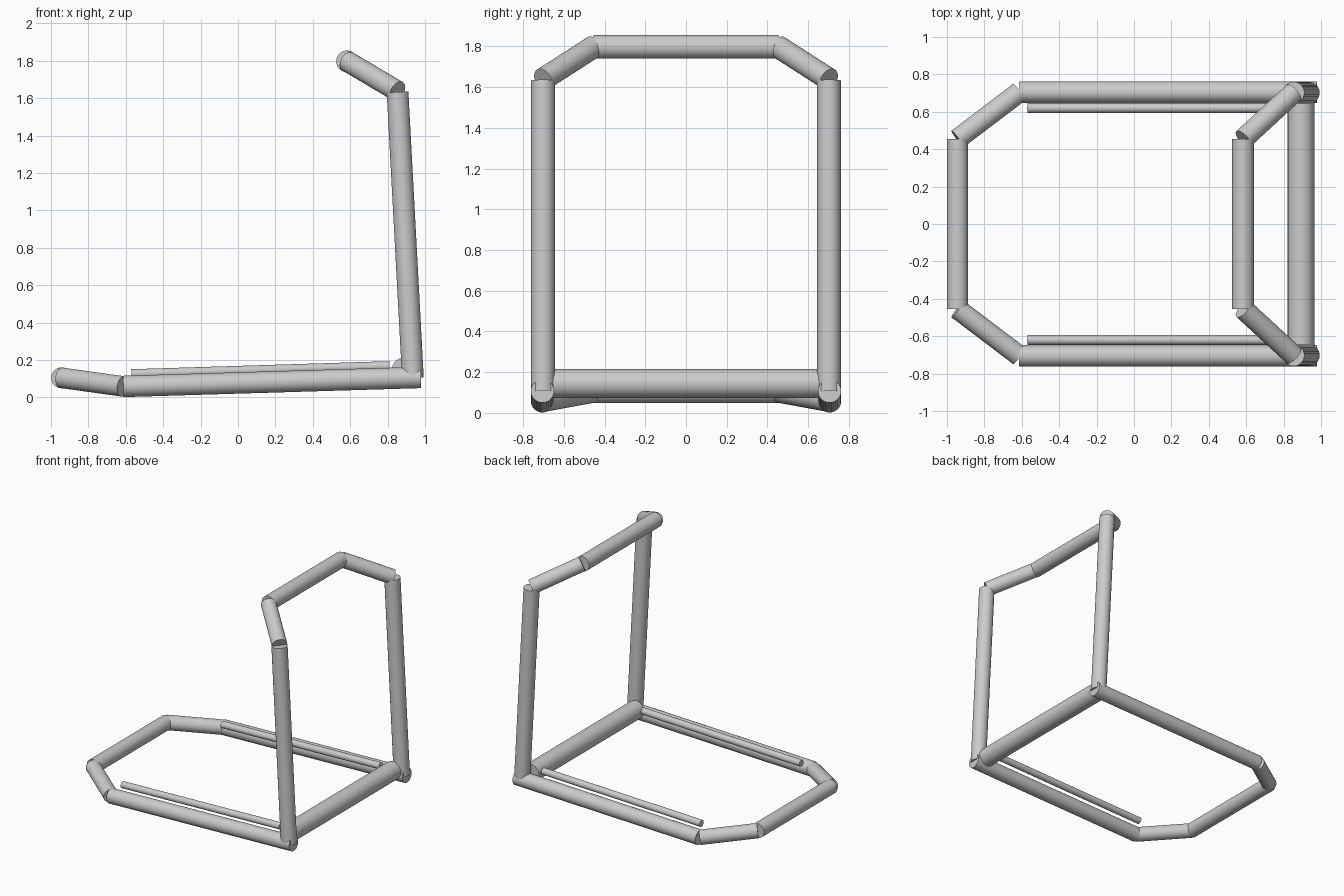
import bpy
from mathutils import Vector

if "Cube" in bpy.data.objects:
    bpy.data.objects.remove(bpy.data.objects["Cube"])


def tube(name, a, b, r):
    """Capped round tube running from point a to point b."""
    a, b = Vector(a), Vector(b)
    d = b - a
    bpy.ops.mesh.primitive_cylinder_add(
        vertices=32, radius=r, depth=d.length, location=(a + b) / 2,
        rotation=d.to_track_quat('Z', 'Y').to_euler())
    ob = bpy.context.object
    ob.name = name
    bpy.ops.object.shade_smooth_by_angle()
    return ob


def pair(name, a, b, r):
    """The same tube on the left and right sides."""
    for side, s in (("left", 1), ("right", -1)):
        tube(f"{name}_{side}", (a[0], s * a[1], a[2]), (b[0], s * b[1], b[2]), r)


# Base loop: side rails, angled corners and end bar
pair("base_rail", (-0.613, 0.705, 0.059), (0.978, 0.705, 0.107), 0.057)
pair("base_corner", (-0.613, 0.705, 0.059), (-0.943, 0.455, 0.105), 0.055)
tube("base_end_bar", (-0.943, -0.455, 0.105), (-0.943, 0.455, 0.105), 0.056)

# Thin inner rails and thick cross bar
pair("inner_rail", (-0.57, 0.62, 0.125), (0.81, 0.62, 0.168), 0.026)
tube("cross_bar", (0.893, -0.655, 0.144), (0.893, 0.655, 0.144), 0.071)

# Upright hoop: posts, angled corners and top bar
pair("post", (0.935, 0.702, 0.105), (0.853, 0.702, 1.633), 0.058)
pair("top_corner", (0.853, 0.702, 1.638), (0.585, 0.455, 1.797), 0.056)
tube("top_bar", (0.583, -0.455, 1.797), (0.583, 0.455, 1.797), 0.058)
